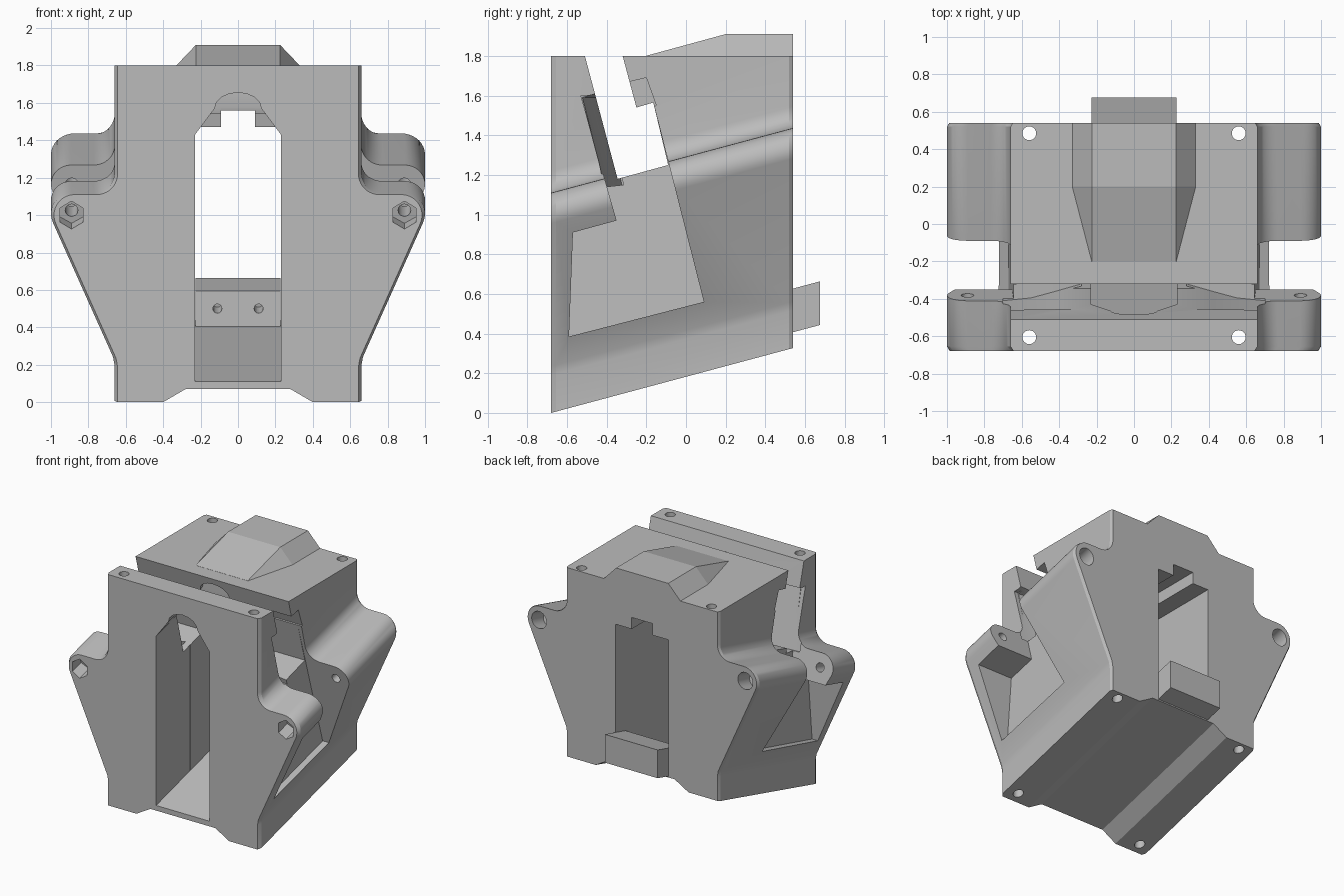
import bpy, bmesh, math
from mathutils import Matrix

if "Cube" in bpy.data.objects:
    bpy.data.objects.remove(bpy.data.objects["Cube"], do_unlink=True)

FRONT, BACK, TOP = -0.68, 0.54, 1.8
TILT = math.radians(15)
SLOPE = math.tan(TILT)

grey = bpy.data.materials.new("plain_grey")
grey.use_nodes = True
grey.diffuse_color = (0.5, 0.5, 0.5, 1)
grey.node_tree.nodes["Principled BSDF"].inputs["Base Color"].default_value = (0.5, 0.5, 0.5, 1)


def finish(name, bm):
    bmesh.ops.recalc_face_normals(bm, faces=bm.faces)
    mesh = bpy.data.meshes.new(name)
    bm.to_mesh(mesh)
    bm.free()
    mesh.materials.append(grey)
    obj = bpy.data.objects.new(name, mesh)
    bpy.context.collection.objects.link(obj)
    return obj


def loft(name, rings):
    """Skin equal-length rings of points and cap both ends."""
    bm = bmesh.new()
    loops = [[bm.verts.new(p) for p in ring] for ring in rings]
    n = len(loops[0])
    for a, b in zip(loops, loops[1:]):
        for i in range(n):
            j = (i + 1) % n
            bm.faces.new((a[i], a[j], b[j], b[i]))
    bm.faces.new(loops[0])
    bm.faces.new(loops[-1])
    return finish(name, bm)


def lift(y):
    return SLOPE * (y - FRONT)


def sheared(name, profile, y0, y1):
    """Push an x-z profile backwards and upwards along the tilt."""
    return loft(name, [[(x, y, z + lift(y)) for x, z in profile] for y in (y0, y1)])


def box(name, x, y0, y1, z0, z1):
    return loft(name, [[(-x, y, z0), (x, y, z0), (x, y, z1), (-x, y, z1)] for y in (y0, y1)])


def cylinder(name, place, radius, depth, sides=24, tilted=False):
    bm = bmesh.new()
    m = Matrix.Translation(place)
    if tilted:
        m = m @ Matrix.Rotation(TILT - math.pi / 2, 4, "X")
    bmesh.ops.create_cone(bm, cap_ends=True, segments=sides, radius1=radius,
                          radius2=radius, depth=depth, matrix=m)
    return finish(name, bm)


def boolean(target, tool, operation="DIFFERENCE"):
    tool.hide_render = True
    mod = target.modifiers.new("cut", "BOOLEAN")
    mod.operation = operation
    mod.solver = "EXACT"
    mod.object = tool
    bpy.context.view_layer.objects.active = target
    bpy.ops.object.modifier_apply(modifier=mod.name)
    bpy.data.objects.remove(tool, do_unlink=True)


def arc(cx, cz, r, a0, a1, steps=10):
    angles = [math.radians(a0 + (a1 - a0) * i / steps) for i in range(steps + 1)]
    return [(cx + r * math.cos(a), cz + r * math.sin(a)) for a in angles]


# Housing with ears, extruded along the tilt under a level top
half = [(0.28, 0.07), (0.4, 0), (0.66, 0), (0.66, 0.19), (0.668, 0.235)]
half += arc(0.89, 1.0, 0.11, -24, 90)
half += arc(0.77, 1.22, 0.11, 270, 180)
half.append((0.66, None))
outline = half + [(-x, z) for x, z in reversed(half)]


def section(y, inset):
    ring = []
    for x, z in outline:
        if abs(x) > 0.6:
            x -= math.copysign(inset, x)
        ring.append((x, y, TOP if z is None else z + lift(y)))
    return ring


housing = loft("housing", [section(FRONT, 0.016), section(FRONT + 0.025, 0),
                           section(BACK - 0.02, 0), section(BACK, 0.012)])

# Arched front tunnel and squared rear tunnel
arch = [(0.23, 0.11), (0.23, 1.43), (0.125, 1.57)]
arch += [(0.125 * math.cos(t * math.pi / 8), 1.57 + 0.085 * math.sin(t * math.pi / 8))
         for t in range(1, 8)]
arch += [(-0.125, 1.57), (-0.23, 1.43), (-0.23, 0.11)]
boolean(housing, sheared("front_tunnel_cut", arch, -0.9, -0.26))
rear = [[(-0.229, y, 0.11 + lift(y)), (0.229, y, 0.11 + lift(y)),
         (0.229, y, 1.47), (-0.229, y, 1.47)] for y in (-0.4, 0.8)]
boolean(housing, loft("rear_tunnel_cut", rear))
boolean(housing, box("rear_notch_cut", 0.09, -0.3, 0.8, 1.3, 1.56))

# Leaning slot across the top
slot = [(-0.563, 2.0), (-0.373, 2.0), (-0.25, 1.54), (-0.165, 1.565),
        (-0.09, 1.25), (-0.345, 1.18)]
boolean(housing, loft("slot_cut", [[(x, y, z) for y, z in slot] for x in (-1.2, 1.2)]))

# Side pockets, slot reliefs and fastener holes, mirrored
pocket = [(-0.53, 1.6), (-0.174, 1.6), (0.09, 0.56), (-0.59, 0.385),
          (-0.57, 0.91), (-0.35, 0.97)]
relief = [(-0.53, 1.59), (-0.44, 1.615), (-0.32, 1.15), (-0.41, 1.14)]
hollow = [(-0.285, 1.67), (-0.2, 1.69), (-0.15, 1.55), (-0.26, 1.52)]
for s in (1, -1):
    inner = [(s * (0.69 - 0.04 * z), y, z) for y, z in pocket]
    outer = [(s * 1.2, y, z) for y, z in pocket]
    boolean(housing, loft("pocket_cut", [inner, outer]))
    rings = [[(s * x, y + d, z) for y, z in relief]
             for x, d in ((0.28, 0.09), (0.42, 0.05), (0.55, 0.015), (0.7, 0))]
    boolean(housing, loft("relief_cut", rings))
    boolean(housing, loft("hollow_cut", [[(s * x, y, z) for y, z in hollow]
                                         for x in (0.4, 0.9)]))
    for y in (-0.605, 0.485):
        boolean(housing, cylinder("screw_hole_cut", (s * 0.56, y, 1), 0.037, 3))
    ear = s * 0.89
    boolean(housing, cylinder("bolt_hole_cut", (ear, 0, 1 + lift(0)), 0.034, 2, 20, True))
    boolean(housing, cylinder("nut_cut", (ear, FRONT, 1), 0.072, 0.2, 6, True))
    boolean(housing, cylinder("bolt_head_cut", (ear, BACK, 1 + lift(BACK)), 0.064, 0.3, 24, True))

# Raised hump on the rear of the top
hump_rings = []
for y, base, height in ((-0.2, 0.226, 0.001), (0.2, 0.33, 0.11), (BACK, 0.33, 0.11)):
    hump_rings.append([(-base, y, TOP - 0.03), (base, y, TOP - 0.03), (base, y, TOP),
                       (0.225, y, TOP + height), (-0.225, y, TOP + height), (-base, y, TOP)])
hump = loft("top_hump", hump_rings)

# Block filling the bottom of the rear opening
lug = [(-0.228, 0.08), (0.228, 0.08), (0.228, 0.3), (-0.228, 0.3)]
block = sheared("rear_block", lug, 0.42, 0.675)
for s in (1, -1):
    boolean(block, cylinder("block_hole_cut", (s * 0.11, 0.42, 0.5), 0.024, 0.24, 16, True))

# Soft curves with crisp edges
bpy.ops.object.select_all(action="DESELECT")
housing.select_set(True)
bpy.context.view_layer.objects.active = housing
bpy.ops.object.shade_smooth_by_angle(angle=math.radians(25))
